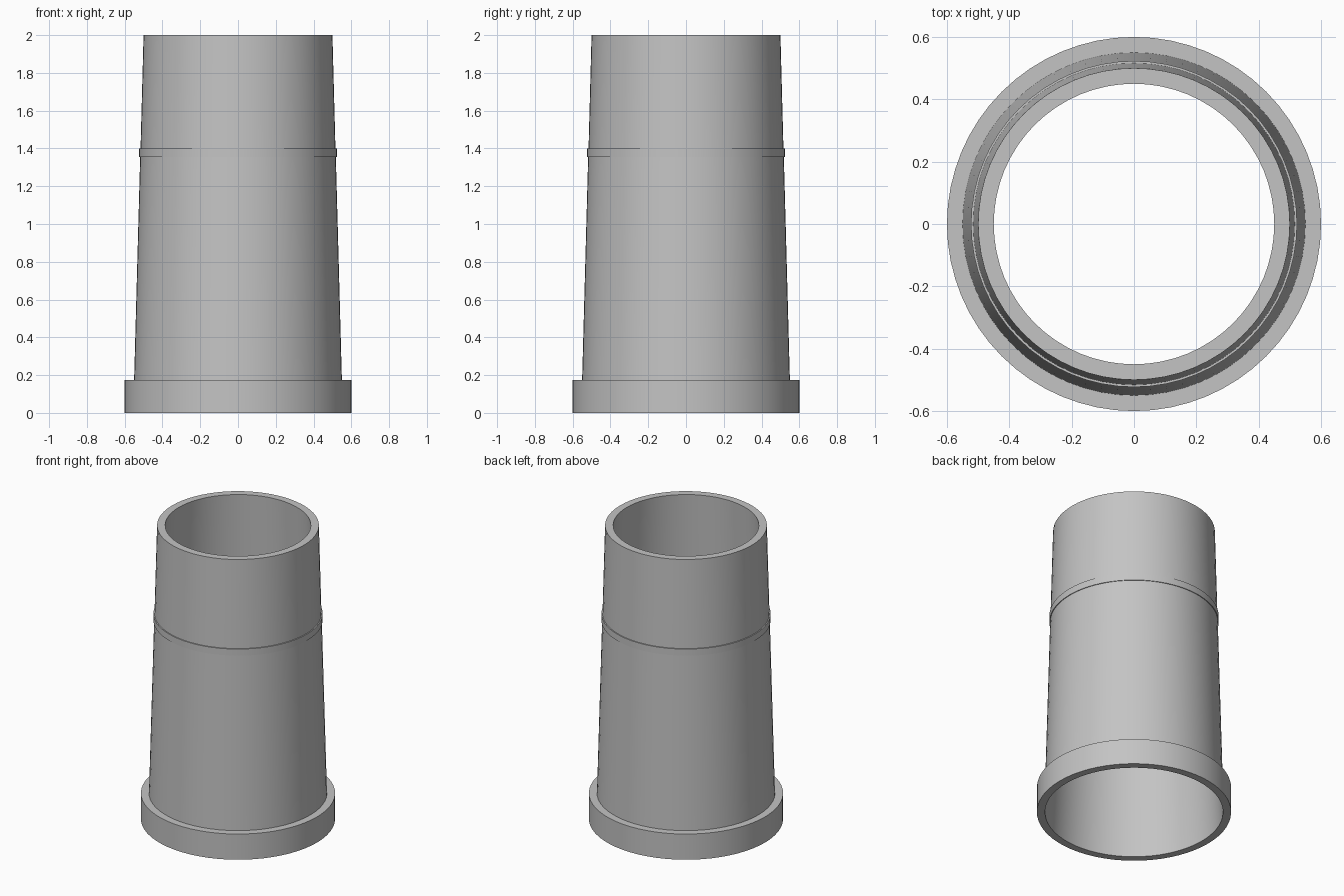
import bpy
import bmesh
import math

cube = bpy.data.objects.get("Cube")
if cube:
    bpy.data.objects.remove(cube, do_unlink=True)

SEGMENTS = 64

# Plain grey material
grey = bpy.data.materials.new("plain_grey")
grey.use_nodes = True
colour = (0.55, 0.55, 0.55, 1)
grey.diffuse_color = colour
grey.node_tree.nodes["Principled BSDF"].inputs["Base Color"].default_value = colour


def lathe(name, profile, material):
    """Revolve a closed (radius, height) profile around the z axis."""
    bm = bmesh.new()
    rings = []
    for i in range(SEGMENTS):
        a = math.tau * i / SEGMENTS
        rings.append([bm.verts.new((r * math.cos(a), r * math.sin(a), z))
                      for r, z in profile])
    count = len(profile)
    for i in range(SEGMENTS):
        here, after = rings[i], rings[(i + 1) % SEGMENTS]
        for j in range(count):
            k = (j + 1) % count
            bm.faces.new((here[j], after[j], after[k], here[k]))
    bmesh.ops.recalc_face_normals(bm, faces=bm.faces[:])
    mesh = bpy.data.meshes.new(name)
    bm.to_mesh(mesh)
    bm.free()
    mesh.materials.append(material)
    obj = bpy.data.objects.new(name, mesh)
    bpy.context.collection.objects.link(obj)
    bpy.ops.object.select_all(action="DESELECT")
    obj.select_set(True)
    bpy.context.view_layer.objects.active = obj
    bpy.ops.object.shade_smooth_by_angle(angle=math.radians(30))
    return obj


# Hollow tapered tube with a base collar and a thin raised band
lathe("tapered_tube", [
    (0.55, 0), (0.60, 0), (0.60, 0.175), (0.55, 0.175),          # base collar
    (0.518, 1.355), (0.523, 1.355), (0.523, 1.40), (0.516, 1.40),  # raised band
    (0.50, 2), (0.45, 2),                                        # open rim
], grey)
